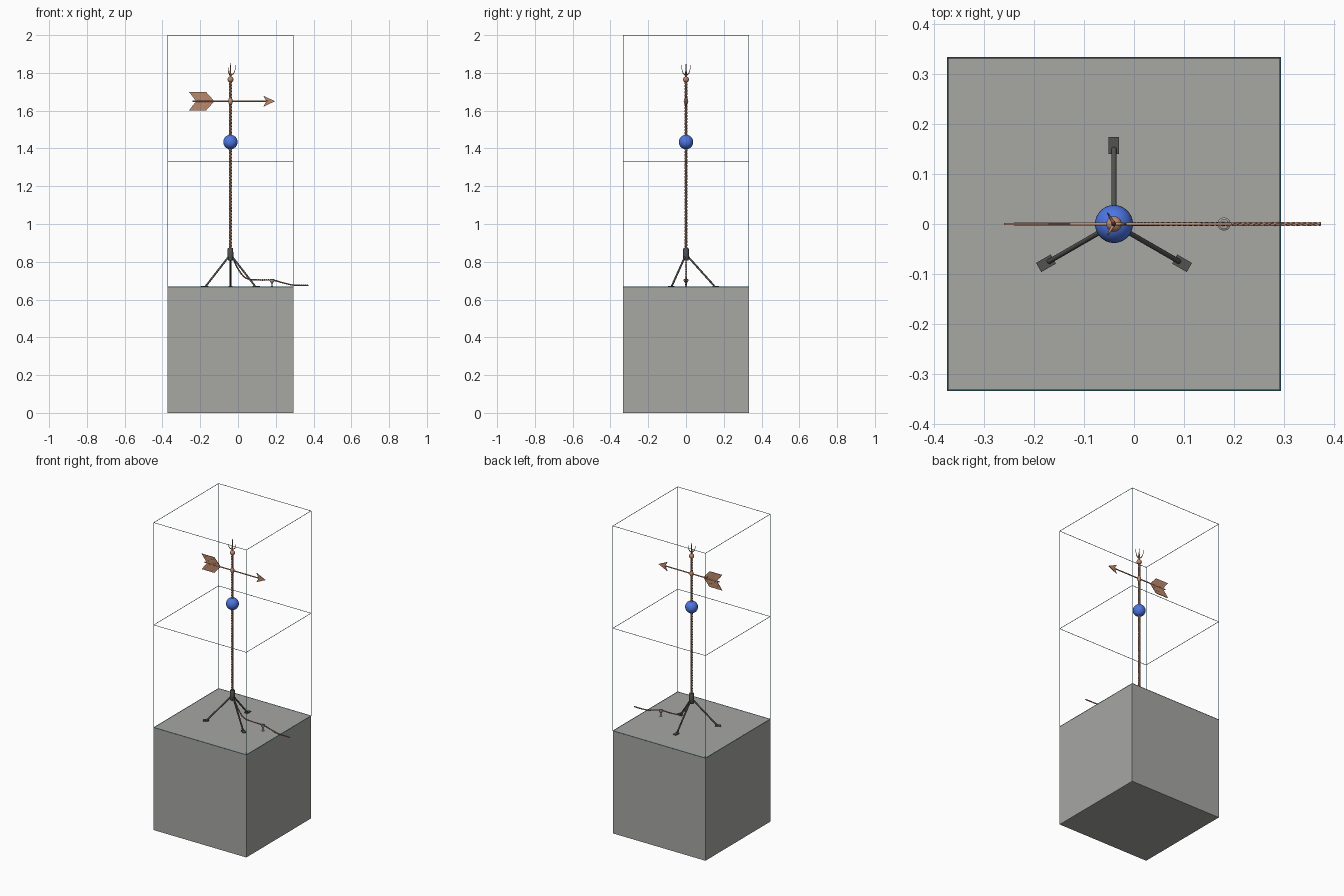
import bpy, bmesh, math
from mathutils import Vector

if "Cube" in bpy.data.objects:
    bpy.data.objects.remove(bpy.data.objects["Cube"])

CX = -0.04          # mast axis
TOP = 2 / 3         # top of the block
HALF = 1 / 3


def material(name, rgb):
    m = bpy.data.materials.new(name)
    m.diffuse_color = (*rgb, 1)
    m.use_nodes = True
    m.node_tree.nodes["Principled BSDF"].inputs["Base Color"].default_value = m.diffuse_color
    return m


STONE = material("grey_stone", (0.385, 0.385, 0.37))
IRON = material("dark_iron", (0.085, 0.085, 0.083))
COPPER = material("copper", (0.53, 0.26, 0.155))
BROWN = material("dark_copper", (0.34, 0.165, 0.10))
BLUE = material("blue_glass", (0.075, 0.18, 0.76))
TEAL = material("teal_edge", (0.07, 0.26, 0.34))
STEEL = material("steel", (0.38, 0.38, 0.38))


def finish(name, bm, mat, smooth=True):
    bmesh.ops.recalc_face_normals(bm, faces=bm.faces)
    me = bpy.data.meshes.new(name)
    bm.to_mesh(me)
    bm.free()
    me.materials.append(mat)
    ob = bpy.data.objects.new(name, me)
    bpy.context.collection.objects.link(ob)
    if smooth:
        bpy.ops.object.select_all(action='DESELECT')
        ob.select_set(True)
        bpy.context.view_layer.objects.active = ob
        bpy.ops.object.shade_smooth_by_angle(angle=math.radians(40))
    return ob


def box(name, center, size, mat, angle=0):
    bm = bmesh.new()
    bmesh.ops.create_cube(bm, size=1)
    for v in bm.verts:
        v.co = Vector((v.co.x * size[0], v.co.y * size[1], v.co.z * size[2]))
    ob = finish(name, bm, mat, False)
    ob.location = center
    ob.rotation_euler.z = angle
    return ob


def lathe(name, center, profile, mat, sides=20):
    """Revolve (radius, height) points about a vertical axis."""
    bm = bmesh.new()
    rings = [[bm.verts.new((r * math.cos(a), r * math.sin(a), z))
              for a in (2 * math.pi * k / sides for k in range(sides))]
             for r, z in profile]
    for a, b in zip(rings, rings[1:]):
        for k in range(sides):
            j = (k + 1) % sides
            bm.faces.new((a[k], a[j], b[j], b[k]))
    bm.faces.new(rings[0])
    bm.faces.new(rings[-1])
    ob = finish(name, bm, mat)
    ob.location = center
    return ob


def ball(name, center, radius, mat, stretch=1, segs=24):
    bm = bmesh.new()
    bmesh.ops.create_uvsphere(bm, u_segments=segs, v_segments=segs // 2, radius=radius)
    ob = finish(name, bm, mat)
    ob.location = center
    ob.scale.z = stretch
    return ob


def tube(name, points, radii, mat, sides=12):
    """Sweep a round section along points; radii is a number or one per point."""
    pts = [Vector(p) for p in points]
    if not isinstance(radii, (list, tuple)):
        radii = [radii] * len(pts)
    bm, rings, normal = bmesh.new(), [], None
    for i, p in enumerate(pts):
        t = (pts[min(i + 1, len(pts) - 1)] - pts[max(i - 1, 0)]).normalized()
        normal = t.orthogonal() if normal is None else normal - t * normal.dot(t)
        normal.normalize()
        side = t.cross(normal)
        rings.append([bm.verts.new(p + radii[i] * (normal * math.cos(a) + side * math.sin(a)))
                      for a in (2 * math.pi * k / sides for k in range(sides))])
    for a, b in zip(rings, rings[1:]):
        for k in range(sides):
            j = (k + 1) % sides
            bm.faces.new((a[k], a[j], b[j], b[k]))
    bm.faces.new(rings[0])
    bm.faces.new(rings[-1])
    return finish(name, bm, mat)


def spline(ctrl, steps):
    """Smooth path through control points."""
    c = [Vector(p) for p in ctrl]
    c = [2 * c[0] - c[1]] + c + [2 * c[-1] - c[-2]]
    out = []
    for i in range(1, len(c) - 2):
        p0, p1, p2, p3 = c[i - 1:i + 3]
        for s in range(steps):
            t = s / steps
            out.append(0.5 * (2 * p1 + (p2 - p0) * t + (2 * p0 - 5 * p1 + 4 * p2 - p3) * t * t
                              + (3 * p1 - p0 - 3 * p2 + p3) * t ** 3))
    return out + [c[-2]]


def rope(name, path, offset, radius, pitch, mats):
    """Twisted strands around a path lying in the xz plane."""
    side = Vector((0, 1, 0))
    for s, mat in enumerate(mats):
        pts, run = [], 0
        for i, p in enumerate(path):
            if i:
                run += (p - path[i - 1]).length
            t = (path[min(i + 1, len(path) - 1)] - path[max(i - 1, 0)]).normalized()
            a = 2 * math.pi * (run / pitch + s / len(mats))
            pts.append(p + offset * (t.cross(side) * math.cos(a) + side * math.sin(a)))
        tube(f"{name}_strand_{s + 1}", pts, radius, mat, 10)


def plate(name, outline, thickness, mat):
    """Flat xz outline given a thickness in y."""
    bm = bmesh.new()
    face = bm.faces.new([bm.verts.new((x, -thickness / 2, z)) for x, z in outline])
    ext = bmesh.ops.extrude_face_region(bm, geom=[face])
    for v in ext["geom"]:
        if isinstance(v, bmesh.types.BMVert):
            v.co.y += thickness
    return finish(name, bm, mat, False)


# Block and the thin round-bar frames above it
box("block", (CX, 0, TOP / 2), (TOP, TOP, TOP), STONE)
R = 0.0015
E = HALF - 0.0005
for z in (TOP, 2 * TOP, 2 - R):
    for s in (-1, 1):
        tube("frame_bar_x", [(CX - E, s * E, z), (CX + E, s * E, z)], R, TEAL)
        tube("frame_bar_y", [(CX + s * E, -E, z), (CX + s * E, E, z)], R, TEAL)
for sx in (-1, 1):
    for sy in (-1, 1):
        tube("frame_post", [(CX + sx * E, sy * E, TOP), (CX + sx * E, sy * E, 2 - R)], R, TEAL)

# Tripod
lathe("tripod_hub", (CX, 0, 0), [(0.013, 0.808), (0.016, 0.815), (0.015, 0.845),
                                 (0.0145, 0.87), (0.012, 0.874)], IRON, 16)
for k in range(3):
    a = math.radians(90 + 120 * k)
    d = Vector((math.cos(a), math.sin(a), 0))
    base = Vector((CX, 0, 0))
    tube("tripod_leg", [base + d * 0.008 + Vector((0, 0, 0.83)),
                        base + d * 0.150 + Vector((0, 0, TOP + 0.005))], 0.005, IRON)
    box("tripod_foot", base + d * 0.157 + Vector((0, 0, TOP + 0.0025)),
        (0.034, 0.021, 0.005), IRON, a)

# Twisted mast
mast = [Vector((CX, 0, 0.86 + 0.90 * i / 320)) for i in range(321)]
rope("mast", mast, 0.0034, 0.0040, 0.05, (COPPER, BROWN, COPPER))

# Glass ball with collars
ball("glass_ball", (CX, 0, 1.434), 0.038, BLUE, 1, 32)
for s in (-1, 1):
    lathe("ball_collar", (CX, 0, 1.434 + s * 0.038), [(0.009, -0.003), (0.009, 0.003)], COPPER, 16)

# Finial and pronged crown
ball("vane_hub", (CX, 0, 1.65), 0.012, COPPER, 1.7)
ball("finial_ball", (CX, 0, 1.765), 0.0155, COPPER)
tube("crown_spike", [(CX, 0, 1.775), (CX, 0, 1.81), (CX, 0, 1.855)],
     [0.005, 0.004, 0.0008], COPPER)
for k in range(3):
    a = math.radians(120 * k)
    prong = spline([(CX + r * math.cos(a), r * math.sin(a), z) for r, z in
                    ((0.002, 1.788), (0.016, 1.797), (0.024, 1.815), (0.026, 1.842))], 5)
    tube("crown_prong", prong, [0.0034 - 0.0028 * i / 15 for i in range(16)], COPPER)

# Arrow vane
Z = 1.65
tube("arrow_shaft", [(-0.24, 0, Z), (0.16, 0, Z)], 0.0036, COPPER)
plate("arrow_head", [(0.196, Z), (0.134, Z + 0.029), (0.150, Z), (0.134, Z - 0.029)],
      0.005, COPPER)
for s in (-1, 1):
    plate("arrow_feather", [(-0.125, Z), (-0.17, Z + s * 0.05), (-0.26, Z + s * 0.05),
                            (-0.222, Z)], 0.004, COPPER)
    for k in range(4):
        x = -0.20 + 0.0175 * k
        plate("feather_barb", [(x, Z), (x + 0.002, Z), (x - 0.037, Z + s * 0.046),
                               (x - 0.039, Z + s * 0.046)], 0.0046, BROWN)

# Ground cable
cable = spline([(-0.03, 0, 0.822), (0.005, 0, 0.755), (0.045, 0, 0.712), (0.11, 0, 0.704),
                (0.18, 0, 0.703), (0.235, 0, 0.690), (0.29, 0, 0.677), (0.373, 0, 0.675)], 24)
rope("cable", cable, 0.0020, 0.0024, 0.022, (COPPER, BROWN))

# Cable standoff: post with a ring on top
lathe("standoff", (0.18, 0, TOP), [(0.009, 0), (0.009, 0.003), (0.0035, 0.004), (0.0035, 0.019),
                                   (0.010, 0.026), (0.013, 0.033), (0.013, 0.039),
                                   (0.009, 0.041), (0.009, 0.034)], STEEL)
